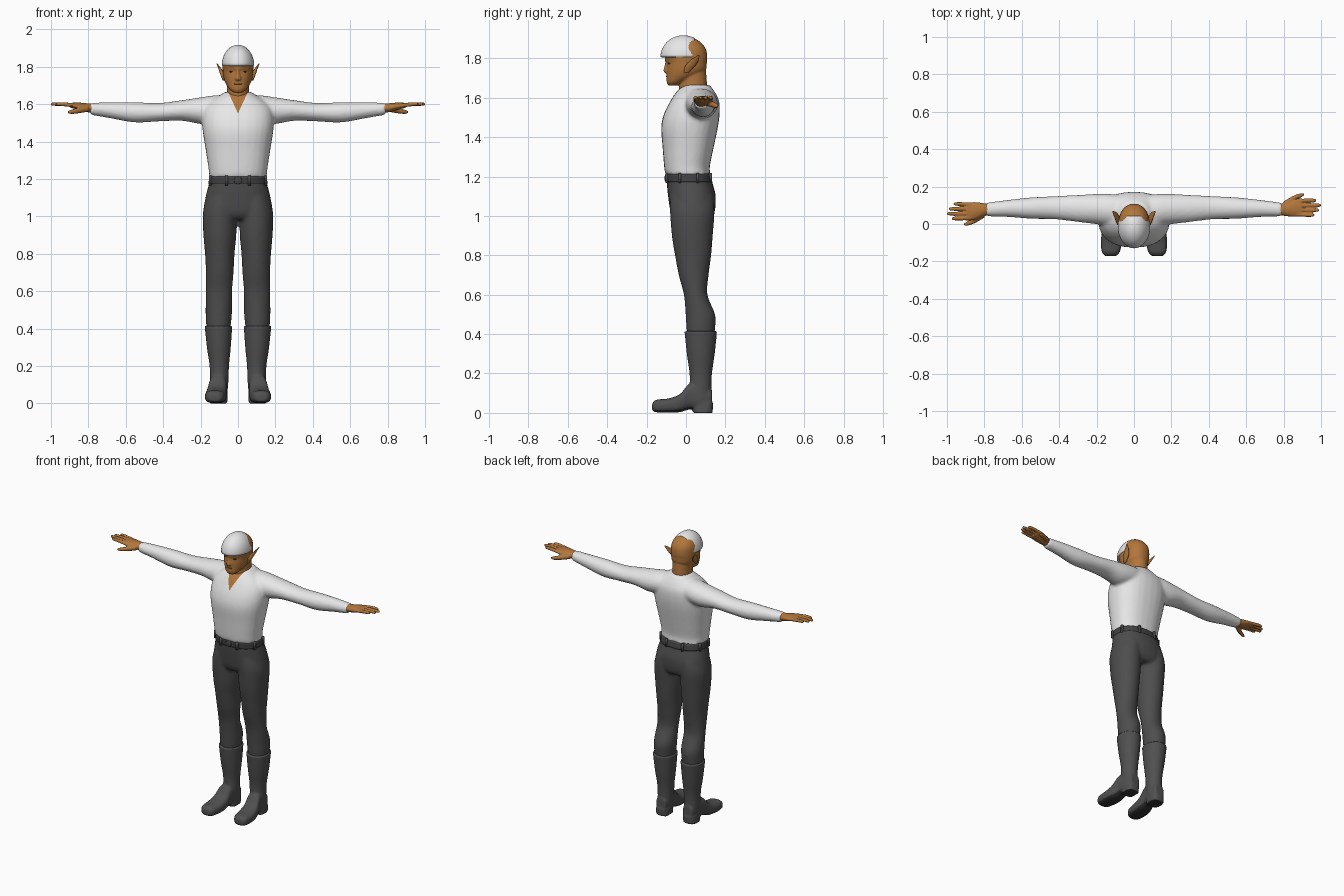
import bpy, bmesh, math
from mathutils import Vector

default = bpy.data.objects.get("Cube")
if default:
    bpy.data.objects.remove(default, do_unlink=True)


def material(name, r, g, b):
    mat = bpy.data.materials.new(name)
    mat.use_nodes = True
    mat.diffuse_color = (r, g, b, 1)
    bsdf = next(n for n in mat.node_tree.nodes if n.type == 'BSDF_PRINCIPLED')
    bsdf.inputs["Base Color"].default_value = (r, g, b, 1)
    bsdf.inputs["Roughness"].default_value = 0.8
    return mat


SKIN = material("tan skin", .44, .18, .045)
WHITE = material("white cloth", .8, .8, .8)
TROUSER = material("dark grey cloth", .075, .075, .075)
BOOT = material("grey leather", .08, .08, .08)
BELT = material("charcoal belt", .055, .055, .055)
SOLE = material("black sole", .03, .03, .03)
EYE = material("dark eye", .06, .03, .015)
LIP = material("brown lip", .28, .09, .03)


def spline(rings, steps):
    """Smoothly fill in extra rings between the given ones."""
    out = []
    last = len(rings) - 1
    for i in range(last):
        a, b, c, d = (rings[max(0, min(last, i + k))] for k in (-1, 0, 1, 2))
        for j in range(steps):
            t = j / steps
            out.append([q + t * (r - p) / 2 + t * t * (p - 2.5 * q + 2 * r - s / 2)
                        + t ** 3 * (1.5 * (q - r) + (s - p) / 2)
                        for p, q, r, s in zip(a, b, c, d)])
    return out + [list(rings[-1])]


def loft(bm, axis, rings, side=1, power=2, steps=4, n=28):
    """Skin (position, centre, centre, radius, radius) rings along an axis."""
    loops = []
    for pos, ca, cb, ra, rb in spline(rings, steps):
        loop = []
        for k in range(n):
            ang = math.tau * k / n
            co, si = math.cos(ang), math.sin(ang)
            u = ca + max(ra, .001) * math.copysign(abs(co) ** (2 / power), co)
            v = cb + max(rb, .001) * math.copysign(abs(si) ** (2 / power), si)
            x, y, z = {'x': (pos, u, v), 'y': (u, pos, v), 'z': (u, v, pos)}[axis]
            loop.append(bm.verts.new((x * side, y, z)))
        loops.append(loop)
    for low, high in zip(loops, loops[1:]):
        for k in range(n):
            m = (k + 1) % n
            bm.faces.new((low[k], low[m], high[m], high[k]))
    bm.faces.new(loops[0])
    bm.faces.new(loops[-1])


def finish(name, bm, *mats, voxel=0, smooth=4):
    """Turn the lofts into an object, blending them into one skin if asked."""
    bmesh.ops.recalc_face_normals(bm, faces=bm.faces)
    mesh = bpy.data.meshes.new(name)
    bm.to_mesh(mesh)
    bm.free()
    ob = bpy.data.objects.new(name, mesh)
    bpy.context.collection.objects.link(ob)
    if voxel:
        mod = ob.modifiers.new("blend", 'REMESH')
        mod.mode = 'VOXEL'
        mod.voxel_size = voxel
        mod = ob.modifiers.new("soften", 'SMOOTH')
        mod.factor, mod.iterations = .5, smooth
        graph = bpy.context.evaluated_depsgraph_get()
        ob.data = bpy.data.meshes.new_from_object(ob.evaluated_get(graph))
        ob.modifiers.clear()
    ob.data.materials.clear()
    for mat in mats:
        ob.data.materials.append(mat)
    for face in ob.data.polygons:
        face.use_smooth = True
        face.material_index = 0
    return ob


def blob(name, mat, centre, radii):
    bm = bmesh.new()
    bmesh.ops.create_uvsphere(bm, u_segments=16, v_segments=10, radius=1)
    bmesh.ops.scale(bm, vec=radii, verts=bm.verts)
    bmesh.ops.translate(bm, vec=centre, verts=bm.verts)
    return finish(name, bm, mat)


# Shirt: torso and sleeves blended together
bm = bmesh.new()
loft(bm, 'z', [(1.21, 0, .01, .155, .115), (1.25, 0, .005, .157, .116),
               (1.35, 0, .011, .172, .13), (1.45, 0, .018, .188, .144),
               (1.52, 0, .03, .192, .141), (1.58, 0, .044, .18, .125),
               (1.62, 0, .048, .14, .104), (1.645, 0, .05, .1, .085),
               (1.665, 0, .055, .072, .065)], power=2.3)
for side in (-1, 1):
    loft(bm, 'x', [(.04, .07, 1.575, .08, .07), (.12, .075, 1.573, .085, .074),
                   (.2, .08, 1.565, .081, .071), (.3, .083, 1.566, .072, .055),
                   (.42, .087, 1.557, .062, .049), (.55, .085, 1.556, .057, .054),
                   (.68, .083, 1.567, .045, .043), (.79, .077, 1.575, .037, .032)], side)
shirt = finish("shirt", bm, WHITE, SKIN, voxel=.01)

# Open neckline: cut a V in the chest and show skin inside it
bm = bmesh.new()
bm.from_mesh(shirt.data)
notch, slope = 1.55, .46
for side in (-1, 1):
    bmesh.ops.bisect_plane(bm, geom=bm.verts[:] + bm.edges[:] + bm.faces[:],
                           plane_co=(0, 0, notch), plane_no=(side, 0, -slope))
for face in bm.faces:
    c = face.calc_center_median()
    if c.y < .02 and abs(c.x) < slope * (c.z - notch):
        face.material_index = 1
bm.to_mesh(shirt.data)
bm.free()

# Trousers: hips and both legs
bm = bmesh.new()
loft(bm, 'z', [(.985, 0, .035, .13, .09), (1.02, 0, .034, .182, .112),
               (1.1, 0, .03, .174, .121), (1.17, 0, .018, .157, .116),
               (1.225, 0, .01, .15, .11)], power=2.3)
for side in (-1, 1):
    loft(bm, 'z', [(.37, .105, .075, .06, .066), (.43, .104, .075, .067, .073),
                   (.5, .1025, .073, .071, .075), (.6, .1015, .049, .07, .06),
                   (.7, .0975, .039, .074, .076), (.8, .0975, .036, .079, .092),
                   (.9, .097, .032, .088, .104), (1.02, .097, .032, .091, .113),
                   (1.1, .085, .03, .08, .11)], side)
finish("trousers", bm, TROUSER, voxel=.01)

# Belt with loops and a plain buckle
bm = bmesh.new()
loft(bm, 'z', [(1.172, 0, .017, .158, .117), (1.212, 0, .011, .154, .114)], power=2.3)
finish("belt", bm, BELT)
for i in range(8):
    ang = math.tau * (i + .5) / 8
    bm = bmesh.new()
    bmesh.ops.create_cube(bm, size=1)
    bmesh.ops.scale(bm, vec=(.014, .014, .052), verts=bm.verts)
    spot = Vector((math.cos(ang) * .16, .014 + math.sin(ang) * .12, 1.192))
    bmesh.ops.translate(bm, vec=spot, verts=bm.verts)
    finish("belt_loop", bm, TROUSER)
blob("buckle", BELT, (0, -.103, 1.192), (.022, .006, .02))

for side, label in ((-1, "right"), (1, "left")):
    # Boots: shaft, foot and heel
    bm = bmesh.new()
    loft(bm, 'z', [(.06, .1, .08, .044, .052), (.12, .1, .074, .049, .055),
                   (.2, .1, .075, .052, .057), (.3, .1025, .075, .064, .071),
                   (.415, .1045, .075, .074, .083)], side)
    loft(bm, 'y', [(-.172, .125, .03, .028, .018), (-.15, .124, .035, .048, .032),
                   (-.09, .12, .037, .057, .036), (-.03, .115, .05, .054, .046),
                   (.02, .108, .084, .047, .066), (.08, .103, .08, .045, .062),
                   (.132, .1, .075, .035, .042)], side, power=2.8)
    loft(bm, 'z', [(0, .103, .085, .046, .05), (.05, .101, .085, .045, .053)],
         side, power=3)
    boot = finish(label + "_boot", bm, BOOT, SOLE, voxel=.007, smooth=3)
    for face in boot.data.polygons:
        if face.normal.z < -.6 and face.center.z < .05:
            face.material_index = 1

    # Hands: palm, four fingers and a thumb; the left is turned half round
    bm = bmesh.new()
    loft(bm, 'x', [(.76, .077, 1.577, .03, .024), (.8, .077, 1.58, .034, .024),
                   (.85, .07, 1.588, .047, .02), (.895, .066, 1.594, .05, .013)], -1)
    for y, tip in ((.107, .965), (.081, .99), (.055, 1.0), (.029, .975)):
        loft(bm, 'x', [(.87, y * .9 + .007, 1.592, .011, .012),
                       (.93, y, 1.599, .0105, .0105),
                       (tip - .01, y, 1.6, .009, .009), (tip, y, 1.6, .004, .004)],
             -1, n=12)
    loft(bm, 'x', [(.8, .05, 1.575, .016, .016), (.85, .02, 1.566, .015, .015),
                   (.89, .003, 1.559, .012, .012), (.91, -.003, 1.557, .005, .005)],
         -1, n=12)
    if side == 1:
        for v in bm.verts:
            v.co.x, v.co.y = -v.co.x, .155 - v.co.y
    finish(label + "_hand", bm, SKIN, voxel=.0045, smooth=2)

    # Pointed ears and eyes
    bm = bmesh.new()
    loft(bm, 'z', [(1.725, .076, .0, .005, .01), (1.76, .084, .02, .011, .026),
                   (1.79, .097, .043, .008, .021), (1.818, .114, .066, .002, .004)],
         side, n=14)
    finish(label + "_ear", bm, SKIN)
    blob(label + "_eye", EYE, (side * .033, -.084, 1.774), (.014, .009, .005))

# Head: neck, skull, nose and brow
bm = bmesh.new()
loft(bm, 'z', [(1.55, 0, .05, .055, .065), (1.64, 0, .036, .059, .071),
               (1.68, 0, .036, .059, .07), (1.74, 0, .035, .06, .066)])
loft(bm, 'z', [(1.662, 0, -.068, .024, .022), (1.68, 0, -.053, .046, .045),
               (1.71, 0, -.02, .066, .079), (1.74, 0, 0, .077, .1),
               (1.78, 0, .004, .082, .102), (1.81, 0, 0, .083, .108),
               (1.85, 0, 0, .078, .1), (1.885, 0, -.003, .058, .074),
               (1.908, 0, -.005, .025, .035)], power=2.15)
loft(bm, 'z', [(1.725, 0, -.098, .008, .006), (1.735, 0, -.1, .017, .015),
               (1.76, 0, -.098, .01, .012), (1.79, 0, -.096, .008, .008)], n=14)
loft(bm, 'x', [(-.055, -.074, 1.788, .006, .005), (0, -.098, 1.791, .01, .008),
               (.055, -.074, 1.788, .006, .005)], n=14)
finish("head", bm, SKIN, voxel=.005, smooth=3)
blob("mouth", LIP, (0, -.094, 1.708), (.022, .008, .004))

# Cap: front part of a dome
bm = bmesh.new()
bmesh.ops.create_uvsphere(bm, u_segments=40, v_segments=24, radius=1)
bmesh.ops.scale(bm, vec=(.087, .117, .112), verts=bm.verts)
bmesh.ops.translate(bm, vec=(0, -.013, 1.805), verts=bm.verts)
for point, normal in (((0, 0, 1.806), (0, 0, -1)), ((0, .042, 0), (0, 1, 0))):
    bmesh.ops.bisect_plane(bm, geom=bm.verts[:] + bm.edges[:] + bm.faces[:],
                           plane_co=point, plane_no=normal, clear_outer=True)
cap = finish("cap", bm, WHITE)
shell = cap.modifiers.new("thickness", 'SOLIDIFY')
shell.thickness, shell.offset = .02, -1
